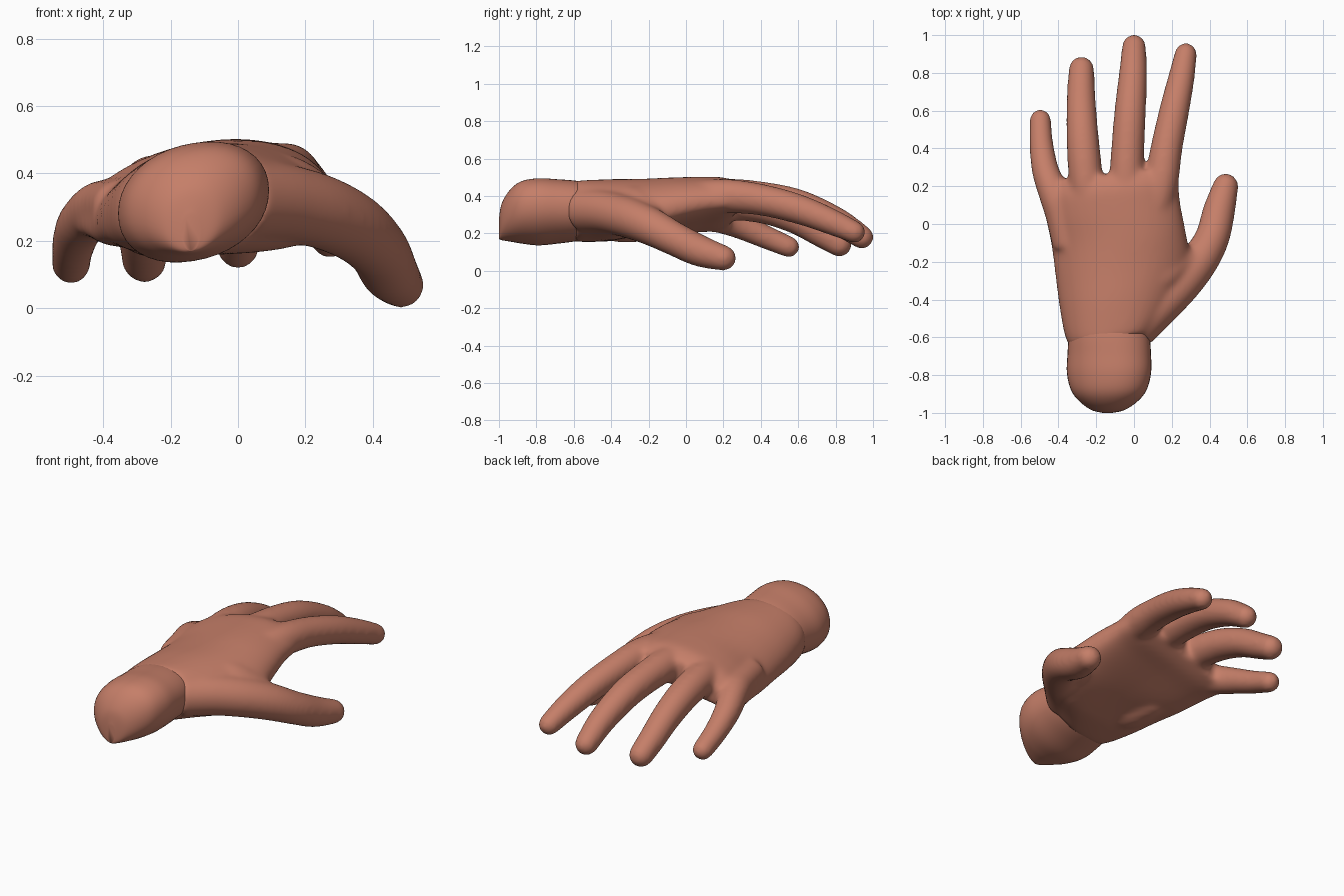
import bpy, bmesh, math
from mathutils import Vector

if "Cube" in bpy.data.objects:
    bpy.data.objects.remove(bpy.data.objects["Cube"])

skin = bpy.data.materials.new("skin")
skin.diffuse_color = (0.56, 0.21, 0.14, 1)
skin.use_nodes = True
skin.node_tree.nodes["Principled BSDF"].inputs["Base Color"].default_value = skin.diffuse_color


def smooth_rows(rows, steps):
    """Catmull-Rom interpolation of rows of numbers."""
    rows = [Vector(r) for r in rows]
    out = []
    for i in range(len(rows) - 1):
        a, b, c = rows[max(i - 1, 0)], rows[i], rows[i + 1]
        d = rows[min(i + 2, len(rows) - 1)]
        for k in range(steps):
            t = k / steps
            out.append(0.5 * (2 * b + (c - a) * t + (2 * a - 5 * b + 4 * c - d) * t ** 2
                              + (3 * b - a - 3 * c + d) * t ** 3))
    return out + [rows[-1]]


def skin_rings(bm, rings):
    """Bridge rings of points and cap both ends."""
    vs = [[bm.verts.new(p) for p in ring] for ring in rings]
    n = len(vs[0])
    faces = [bm.faces.new((a[j], a[(j + 1) % n], b[(j + 1) % n], b[j]))
             for a, b in zip(vs, vs[1:]) for j in range(n)]
    faces += [bm.faces.new(vs[0][::-1]), bm.faces.new(vs[-1])]
    bmesh.ops.recalc_face_normals(bm, faces=faces)


def add_body(bm, rows, steps=6, shear=0.0, power=0.88, hollow=0.0):
    """Rows: y, left x, right x, mid z, half height, slope, arch."""
    rings = []
    for y, x0, x1, cz, hh, slope, arch in smooth_rows(rows, steps):
        ring = []
        for k in range(40):
            a = 2 * math.pi * k / 40
            u = math.copysign(abs(math.cos(a)) ** power, math.cos(a))
            v = math.copysign(abs(math.sin(a)) ** power, math.sin(a))
            lift = hollow * max(0.0, -v) * max(0.0, 1 - (y / 0.4) ** 2)
            ring.append(((x0 + x1) / 2 + (x1 - x0) / 2 * u, y + shear * u,
                         cz + slope * u - arch * u * u + hh * v + lift))
        rings.append(ring)
    skin_rings(bm, rings)


def add_finger(bm, rows, steps=8):
    """Rows: x, y, z, radius; the last row is the centre of the round tip."""
    pts = smooth_rows(rows, steps)
    rings = []
    for i, p in enumerate(pts):
        tan = (pts[min(i + 1, len(pts) - 1)] - pts[max(i - 1, 0)]).xyz.normalized()
        side = tan.cross(Vector((0, 0, 1))).normalized()
        up = side.cross(tan)
        rings.append([p.xyz + p.w * (math.cos(a) * side + math.sin(a) * up)
                      for a in (2 * math.pi * k / 24 for k in range(24))])
    tip, r = pts[-1].xyz, pts[-1].w
    for k in range(1, 7):
        a = k / 6 * math.radians(84)
        rings.append([tip + tan * r * math.sin(a) + (Vector(q) - tip) * math.cos(a)
                      for q in rings[len(pts) - 1]])
    skin_rings(bm, rings)


def finish(name, bm):
    me = bpy.data.meshes.new(name)
    bm.to_mesh(me)
    bm.free()
    me.materials.append(skin)
    ob = bpy.data.objects.new(name, me)
    bpy.context.collection.objects.link(ob)
    bpy.ops.object.select_all(action='DESELECT')
    bpy.context.view_layer.objects.active = ob
    ob.select_set(True)
    return ob


# Hand: palm, four fingers and thumb fused together
bm = bmesh.new()
add_body(bm, [
    (-0.61, -0.345, 0.095, 0.32, 0.158, 0.02, 0.01),
    (-0.54, -0.37, 0.15, 0.32, 0.163, 0.02, 0.02),
    (-0.40, -0.395, 0.25, 0.325, 0.165, 0.01, 0.05),
    (-0.25, -0.415, 0.30, 0.333, 0.158, 0.02, 0.06),
    (-0.08, -0.437, 0.275, 0.345, 0.148, 0.05, 0.055),
    (0.08, -0.47, 0.245, 0.36, 0.133, 0.06, 0.05),
    (0.19, -0.485, 0.235, 0.368, 0.12, 0.065, 0.055),
    (0.265, -0.45, 0.205, 0.37, 0.085, 0.07, 0.055)], shear=0.035, hollow=0.02)
add_finger(bm, [(0.09, 0.0, 0.385, 0.092), (0.14, 0.2, 0.4, 0.092), (0.172, 0.4, 0.38, 0.085),
                (0.213, 0.6, 0.33, 0.08), (0.25, 0.77, 0.265, 0.071),
                (0.274, 0.9, 0.207, 0.06)])                         # index
add_finger(bm, [(-0.04, 0.0, 0.38, 0.09), (-0.04, 0.2, 0.4, 0.093), (-0.033, 0.4, 0.39, 0.088),
                (-0.02, 0.6, 0.352, 0.084), (-0.005, 0.8, 0.268, 0.075),
                (0.0, 0.94, 0.18, 0.064)])                          # middle
add_finger(bm, [(-0.22, 0.0, 0.34, 0.09), (-0.25, 0.2, 0.363, 0.092), (-0.268, 0.4, 0.342, 0.088),
                (-0.278, 0.58, 0.28, 0.081), (-0.28, 0.72, 0.2, 0.074),
                (-0.278, 0.82, 0.142, 0.068)])                      # ring
add_finger(bm, [(-0.35, -0.12, 0.3, 0.08), (-0.385, 0.04, 0.3, 0.082), (-0.42, 0.15, 0.29, 0.082),
                (-0.468, 0.28, 0.245, 0.073), (-0.49, 0.42, 0.183, 0.064),
                (-0.496, 0.55, 0.128, 0.058)])                      # little
add_finger(bm, [(0.0, -0.55, 0.325, 0.122), (0.13, -0.43, 0.315, 0.115), (0.25, -0.31, 0.285, 0.11),
                (0.348, -0.19, 0.237, 0.102), (0.415, -0.07, 0.175, 0.092),
                (0.45, 0.07, 0.108, 0.086), (0.485, 0.2, 0.068, 0.069)])  # thumb
add_finger(bm, [(0.0, -0.36, 0.36, 0.115), (0.14, -0.27, 0.342, 0.112),
                (0.25, -0.2, 0.285, 0.095)])                        # thumb web
add_finger(bm, [(-0.22, -0.45, 0.28, 0.11), (-0.25, -0.32, 0.265, 0.115),
                (-0.28, -0.18, 0.265, 0.1)])                        # heel of the palm
hand = finish("hand", bm)
rm = hand.modifiers.new("fuse", 'REMESH')
rm.mode = 'VOXEL'
rm.voxel_size = 0.011
sm = hand.modifiers.new("soften", 'SMOOTH')
sm.factor, sm.iterations = 0.5, 26
for m in ("fuse", "soften"):
    bpy.ops.object.modifier_apply(modifier=m)
if not hand.data.materials:
    hand.data.materials.append(skin)
for p in hand.data.polygons:
    p.material_index = 0
bpy.ops.object.shade_smooth()

# Wrist: rounded stump tucked inside the hand, with a small lip at its lower end
bm = bmesh.new()
add_body(bm, [
    (-1.0, -0.165, -0.115, 0.225, 0.055, 0.0, 0.0),
    (-0.985, -0.225, -0.05, 0.262, 0.098, 0.01, 0.0),
    (-0.94, -0.288, 0.018, 0.295, 0.137, 0.02, 0.0),
    (-0.88, -0.333, 0.066, 0.312, 0.163, 0.03, 0.0),
    (-0.79, -0.355, 0.09, 0.315, 0.175, 0.035, 0.0),
    (-0.69, -0.352, 0.09, 0.317, 0.169, 0.03, 0.0),
    (-0.57, -0.342, 0.08, 0.32, 0.157, 0.02, 0.0),
    (-0.48, -0.31, 0.05, 0.32, 0.13, 0.02, 0.0)], power=0.94)
finish("wrist", bm)
bpy.ops.object.shade_smooth_by_angle(angle=math.radians(60))
